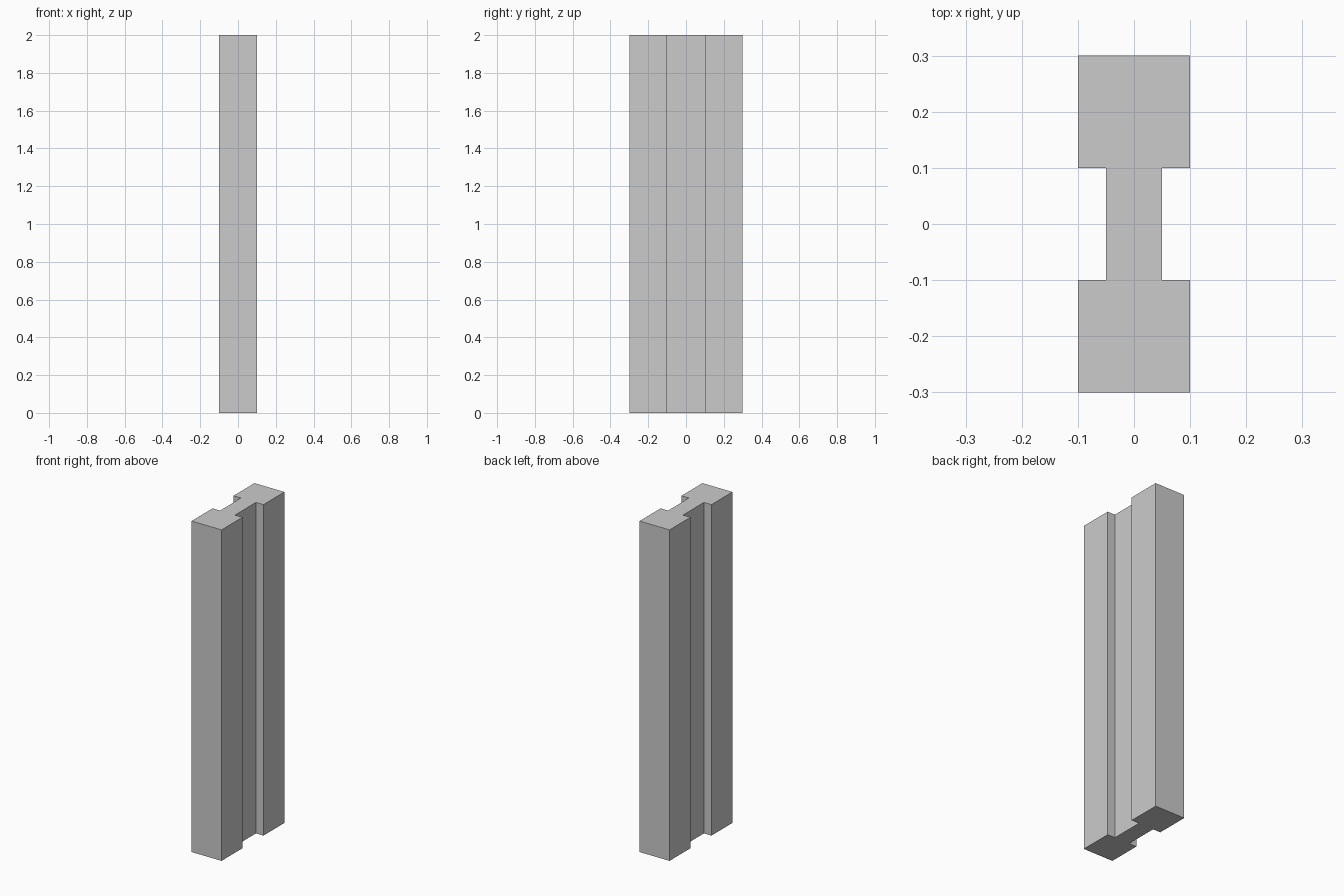
import bpy, bmesh

if "Cube" in bpy.data.objects:
    bpy.data.objects.remove(bpy.data.objects["Cube"])

HEIGHT = 2.0

# Quarter of the column's cross-section, mirrored to the full outline
quarter = [(0.10, 0.30), (0.10, 0.10), (0.05, 0.10)]
right = quarter + [(x, -y) for x, y in reversed(quarter)]
outline = right + [(-x, y) for x, y in reversed(right)]

# Grooved column: extrude the outline upwards
bm = bmesh.new()
base = bm.faces.new([bm.verts.new((x, y, 0)) for x, y in outline])
result = bmesh.ops.extrude_face_region(bm, geom=[base], use_keep_orig=True)
top_verts = [g for g in result["geom"] if isinstance(g, bmesh.types.BMVert)]
bmesh.ops.translate(bm, verts=top_verts, vec=(0, 0, HEIGHT))
bmesh.ops.recalc_face_normals(bm, faces=bm.faces)

mesh = bpy.data.meshes.new("grooved_column")
bm.to_mesh(mesh)
bm.free()
column = bpy.data.objects.new("grooved_column", mesh)
bpy.context.collection.objects.link(column)
